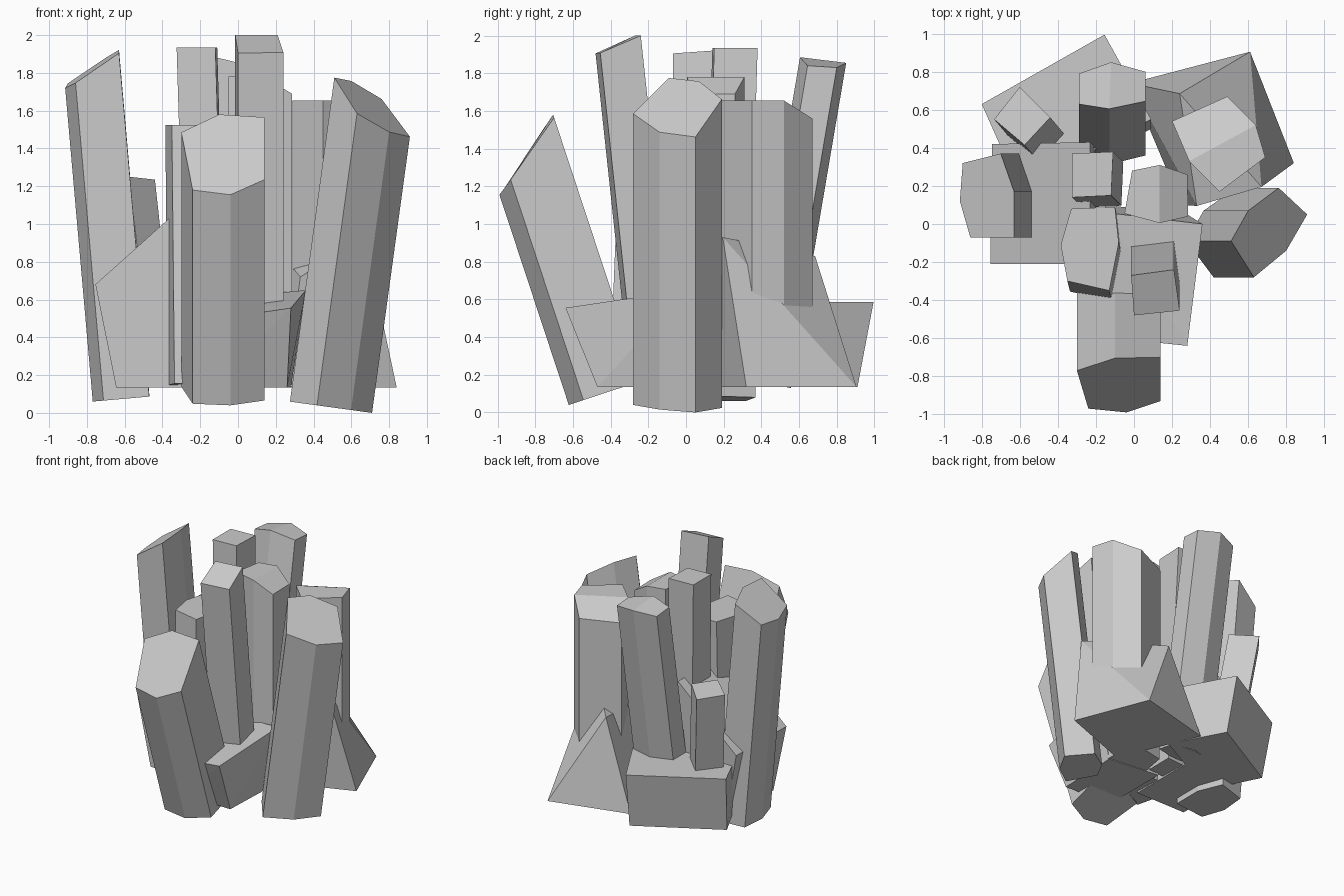
import bpy, bmesh
from mathutils import Vector


def finish(name, bm):
    bmesh.ops.recalc_face_normals(bm, faces=bm.faces)
    me = bpy.data.meshes.new(name)
    bm.to_mesh(me)
    bm.free()
    ob = bpy.data.objects.new(name, me)
    bpy.context.collection.objects.link(ob)
    return ob


def crystal(name, tip, lean=(0, 0), z0=0.14, ridge=None):
    """Prism swept down from its tip outline along a leaning axis, base cut square."""
    bm = bmesh.new()
    d = Vector((lean[0], lean[1], 1))
    dd = d.dot(d)
    top = [Vector(p) for p in tip]
    k = dd * (z0 - min(p.z - d.dot(p) / dd for p in top))
    a = [bm.verts.new(p) for p in top]
    b = [bm.verts.new(p - d * ((d.dot(p) - k) / dd)) for p in top]
    n = len(a)
    for i in range(n):
        j = (i + 1) % n
        bm.faces.new((a[i], a[j], b[j], b[i]))
    bm.faces.new(b)
    cap = bm.faces.new(a)
    if ridge:
        bmesh.utils.face_split(cap, a[ridge[0]], a[ridge[1]])
    return finish(name, bm)


def block(name, corners):
    """Convex angular base rock."""
    bm = bmesh.new()
    for p in corners:
        bm.verts.new(p)
    bmesh.ops.convex_hull(bm, input=bm.verts)
    bmesh.ops.dissolve_limit(bm, angle_limit=0.03, verts=bm.verts, edges=bm.edges)
    return finish(name, bm)


# Outer leaning crystals
crystal("front_crystal",
        [(-0.30, -0.77, 1.485), (-0.24, -0.97, 1.18), (-0.04, -0.99, 1.155),
         (0.14, -0.93, 1.235), (0.14, -0.70, 1.565), (-0.10, -0.705, 1.58)],
        (0, -0.33), 0.04)
crystal("right_crystal",
        [(0.51, -0.09, 1.775), (0.63, -0.28, 1.585), (0.80, -0.14, 1.487),
         (0.91, 0.05, 1.462), (0.76, 0.19, 1.662), (0.60, 0.07, 1.757)],
        (0.137, 0), 0.0)
crystal("left_crystal",
        [(-0.90, 0.32, 1.745), (-0.915, 0.12, 1.72), (-0.86, -0.07, 1.747),
         (-0.63, -0.07, 1.905), (-0.63, 0.17, 1.922), (-0.70, 0.37, 1.88)],
        (-0.088, 0), 0.06)
crystal("back_crystal",
        [(-0.13, 0.605, 1.885), (0.06, 0.645, 1.84), (0.06, 0.80, 1.83),
         (-0.12, 0.85, 1.855), (-0.29, 0.79, 1.83), (-0.29, 0.63, 1.845)],
        (0, 0.17), 0.13, ridge=(0, 3))
crystal("back_right_crystal",
        [(0.29, 0.33, 1.655), (0.45, 0.17, 1.655), (0.69, 0.35, 1.655),
         (0.64, 0.52, 1.655), (0.49, 0.67, 1.56), (0.20, 0.54, 1.55)],
        ridge=(0, 3))
crystal("back_left_small_crystal",
        [(-0.60, 0.72, 1.21), (-0.735, 0.55, 1.22), (-0.575, 0.415, 1.25),
         (-0.44, 0.56, 1.235)],
        (-0.11, 0.13), 0.3)

# Inner crystals
crystal("tallest_crystal",
        [(-0.015, -0.27, 2.0), (0.0, -0.48, 1.905), (0.24, -0.455, 1.908), (0.21, -0.24, 2.0)],
        (0, -0.107))
crystal("centre_left_crystal",
        [(-0.33, 0.08, 1.525), (-0.385, -0.11, 1.525), (-0.35, -0.30, 1.525),
         (-0.13, -0.35, 1.525), (-0.08, -0.10, 1.525), (-0.10, 0.09, 1.525)],
        (-0.01, 0.04))
crystal("square_crystal",
        [(-0.325, 0.37, 1.935), (-0.325, 0.14, 1.935), (-0.12, 0.15, 1.935), (-0.11, 0.38, 1.935)],
        (-0.03, 0.03))
crystal("centre_crystal",
        [(0.135, 0.005, 1.78), (0.285, 0.04, 1.69), (0.28, 0.26, 1.69),
         (0.135, 0.31, 1.78), (-0.01, 0.28, 1.78), (-0.05, 0.055, 1.78)],
        ridge=(0, 3))

# Angular base rocks
block("base_left",
      [(-0.755, -0.21, 0.68), (-0.745, 0.42, 0.68), (-0.23, -0.21, 1.15), (-0.23, 0.43, 1.15),
       (-0.645, -0.20, 0.135), (-0.635, 0.40, 0.135), (-0.20, -0.20, 0.135), (-0.20, 0.40, 0.135)])
block("base_back_left",
      [(-0.80, 0.63, 0.585), (-0.155, 0.995, 0.585), (0.09, 0.55, 0.585), (-0.60, 0.18, 0.585),
       (-0.76, 0.56, 0.135), (-0.13, 0.91, 0.135), (0.09, 0.50, 0.135), (-0.56, 0.16, 0.135)])
block("base_back_right",
      [(0.24, 0.685, 0.83), (0.67, 0.195, 0.93), (0.33, 0.095, 0.72),
       (0.61, 0.905, 0.135), (0.84, 0.32, 0.135), (0.25, 0.10, 0.135), (-0.02, 0.74, 0.135)])
block("base_front",
      [(-0.10, -0.60, 0.50), (0.28, -0.64, 0.555), (0.36, 0.0, 0.65), (-0.15, 0.06, 0.60),
       (-0.15, -0.46, 0.135), (0.26, -0.47, 0.135), (0.28, 0.05, 0.135), (-0.15, 0.10, 0.135)])
